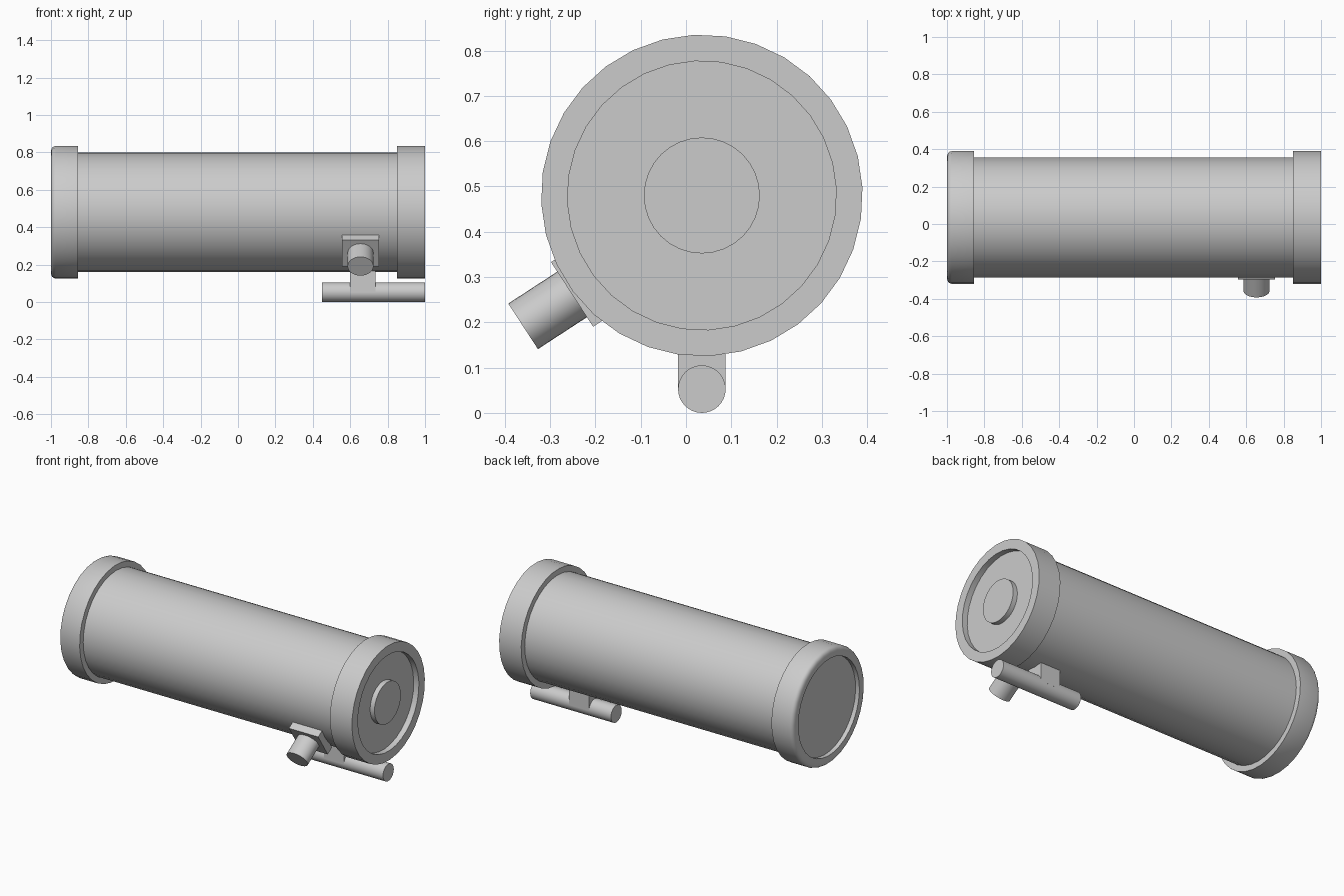
import bpy, bmesh, math
from mathutils import Matrix, Vector

cube = bpy.data.objects.get("Cube")
if cube:
    bpy.data.objects.remove(cube, do_unlink=True)

AXIS = Vector((0, 0.035, 0.48))   # centre line of the main tube
SIDES = 32

grey = bpy.data.materials.new("light grey")
grey.use_nodes = True
COLOUR = (0.6, 0.6, 0.6, 1)
grey.diffuse_color = COLOUR
grey.node_tree.nodes["Principled BSDF"].inputs["Base Color"].default_value = COLOUR


def finish(name, bm, matrix):
    bmesh.ops.recalc_face_normals(bm, faces=bm.faces[:])
    mesh = bpy.data.meshes.new(name)
    bm.to_mesh(mesh)
    bm.free()
    mesh.materials.append(grey)
    ob = bpy.data.objects.new(name, mesh)
    bpy.context.collection.objects.link(ob)
    ob.matrix_world = matrix
    bpy.ops.object.select_all(action='DESELECT')
    ob.select_set(True)
    bpy.context.view_layer.objects.active = ob
    bpy.ops.object.shade_smooth_by_angle(angle=math.radians(35))
    return ob


def lathe(name, profile, matrix, phase=0.0):
    """Turn (x, radius) points around the local x axis."""
    bm = bmesh.new()
    turn = Matrix.Rotation(phase, 3, 'X')
    verts = [bm.verts.new(turn @ Vector((x, r, 0))) for x, r in profile]
    edges = [bm.edges.new(pair) for pair in zip(verts, verts[1:])]
    bmesh.ops.spin(bm, geom=verts + edges, cent=(0, 0, 0), axis=(1, 0, 0),
                   angle=math.tau, steps=SIDES, use_duplicate=False)
    bmesh.ops.remove_doubles(bm, verts=bm.verts[:], dist=0.0001)
    return finish(name, bm, matrix)


def rod(name, start, end, radius, matrix):
    return lathe(name, [(start, 0), (start, radius), (end, radius), (end, 0)], matrix)


def box(name, size, matrix):
    bm = bmesh.new()
    bmesh.ops.create_cube(bm, size=1, matrix=Matrix.Diagonal((*size, 1)))
    return finish(name, bm, matrix)


# Main tube and its end collars
on_axis = Matrix.Translation(AXIS)
rod("main_tube", -0.95, 0.94, 0.32, on_axis)
lathe("rear_collar", [(0.85, 0), (0.85, 0.355), (1, 0.355), (1, 0.297),
                      (0.965, 0.297), (0.965, 0)], on_axis, 0.05)
lathe("front_collar", [(-0.855, 0), (-0.855, 0.355), (-0.975, 0.355), (-0.985, 0.352),
                       (-0.993, 0.346), (-0.998, 0.336), (-1, 0.32), (-0.998, 0.297),
                       (-0.972, 0.297), (-0.972, 0)], on_axis, 0.05)
rod("rear_button", 0.95, 0.995, 0.128, on_axis)

# Rail hung below the tube
rod("mounting_rail", 0.45, 1, 0.0525, Matrix.Translation((0, AXIS.y, 0.0525)))
box("rail_strut", (0.135, 0.105, 0.15), Matrix.Translation((0.667, AXIS.y, 0.125)))

# Side port: local x points outward, down and to the front
out = Vector((0, -0.838, -0.546))
side = Vector((1, 0, 0))
frame = Matrix((out, side, out.cross(side))).transposed().to_4x4()
port = Matrix.Translation((0.655, -0.2515, 0.2615)) @ frame
box("port_plate", (0.05, 0.2, 0.17), port @ Matrix.Translation((-0.025, 0, 0)))
rod("port_barrel", -0.03, 0.129, 0.06, port @ Matrix.Diagonal((1, 1.15, 1, 1)))
